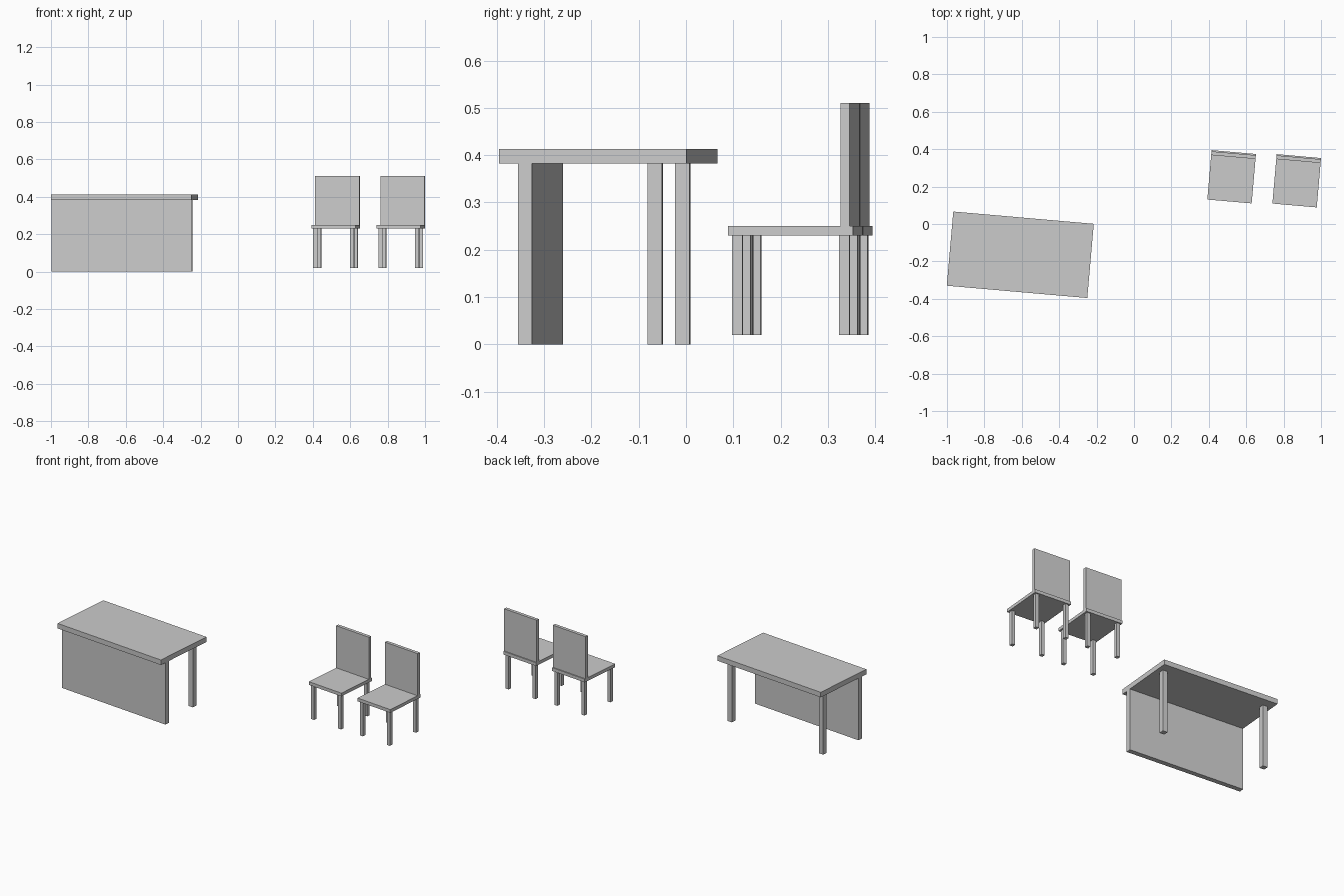
import bpy
from mathutils import Matrix
from math import radians

if "Cube" in bpy.data.objects:
    bpy.data.objects.remove(bpy.data.objects["Cube"])

TURN = Matrix.Rotation(radians(-5), 4, 'Z')


def box(name, place, xs, ys, zs):
    """Box given by its local extents, set into the group's turned frame."""
    bpy.ops.mesh.primitive_cube_add(size=1)
    ob = bpy.context.object
    ob.name = name
    spans = (xs, ys, zs)
    size = [b - a for a, b in spans]
    mid = [(a + b) / 2 for a, b in spans]
    ob.data.transform(Matrix.Translation(mid) @ Matrix.Diagonal((*size, 1)))
    ob.matrix_world = Matrix.Translation((*place, 0)) @ TURN
    return ob


def leg(name, place, x, y, r, zs):
    box(name, place, (x - r, x + r), (y - r, y + r), zs)


# Desk: top, full-width front panel, two back legs
desk = (-0.608, -0.1645)
box("desk_top", desk, (-0.377, 0.377), (-0.199, 0.199), (0.382, 0.413))
box("desk_front_panel", desk, (-0.377, 0.377), (-0.159, -0.129), (0, 0.382))
for side, sx in (("left", -1), ("right", 1)):
    leg(f"desk_{side}_leg", desk, sx * 0.333, 0.129, 0.0155, (0, 0.382))


# Chairs: seat, upright back, four legs
def chair(label, place):
    box(f"{label}_seat", place, (-0.119, 0.119), (-0.1325, 0.1325), (0.23, 0.25))
    box(f"{label}_back", place, (-0.119, 0.119), (0.106, 0.126), (0.25, 0.51))
    for side, sx in (("left", -1), ("right", 1)):
        for end, sy in (("front", -1), ("back", 1)):
            leg(f"{label}_{end}_{side}_leg", place, sx * 0.0985, sy * 0.1135, 0.0108, (0.02, 0.23))


chair("left_chair", (0.522, 0.2525))
chair("right_chair", (0.870, 0.231))
